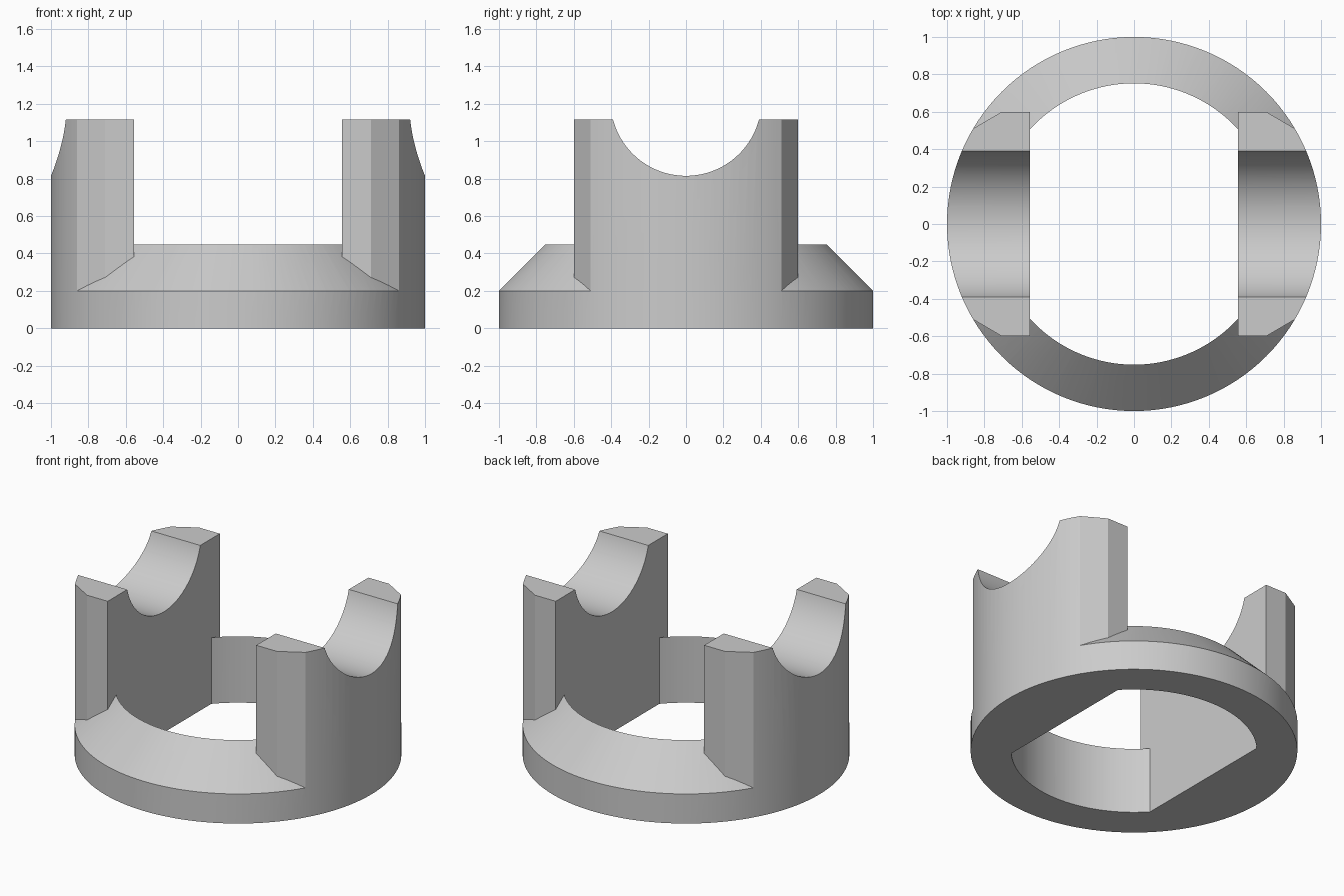
import bpy
import bmesh
from math import pi, cos, sin, acos, radians

if "Cube" in bpy.data.objects:
    bpy.data.objects.remove(bpy.data.objects["Cube"], do_unlink=True)

SEGMENTS = 128
HEIGHT = 1.115
BORE = 0.752       # radius of the central hole
INNER_X = 0.555    # inner wall of each upright

grey = bpy.data.materials.new("plain grey")
grey.use_nodes = True
colour = (0.6, 0.6, 0.6, 1)
grey.diffuse_color = colour
grey.node_tree.nodes["Principled BSDF"].inputs["Base Color"].default_value = colour


def finish(name, bm):
    bmesh.ops.remove_doubles(bm, verts=bm.verts, dist=1e-5)
    bmesh.ops.recalc_face_normals(bm, faces=bm.faces)
    mesh = bpy.data.meshes.new(name)
    bm.to_mesh(mesh)
    bm.free()
    mesh.materials.append(grey)
    obj = bpy.data.objects.new(name, mesh)
    bpy.context.collection.objects.link(obj)
    return obj


def prism(name, outline, z0, z1):
    bm = bmesh.new()
    face = bm.faces.new([bm.verts.new((x, y, z0)) for x, y in outline])
    moved = bmesh.ops.extrude_face_region(bm, geom=[face], use_keep_orig=True)
    top = [g for g in moved["geom"] if isinstance(g, bmesh.types.BMVert)]
    bmesh.ops.translate(bm, verts=top, vec=(0, 0, z1 - z0))
    return finish(name, bm)


def lathe(name, profile):
    bm = bmesh.new()
    verts = [bm.verts.new((r, 0, z)) for r, z in profile]
    edges = [bm.edges.new(pair) for pair in zip(verts, verts[1:])]
    bmesh.ops.spin(bm, geom=verts + edges, cent=(0, 0, 0), axis=(0, 0, 1),
                   angle=2 * pi, steps=SEGMENTS, use_merge=True)
    return finish(name, bm)


def cut(target, cutter):
    mod = target.modifiers.new("cut", "BOOLEAN")
    mod.operation = "DIFFERENCE"
    mod.solver = "EXACT"
    mod.object = cutter
    bpy.context.view_layer.objects.active = target
    bpy.ops.object.modifier_apply(modifier=mod.name)
    bpy.data.objects.remove(cutter, do_unlink=True)


# Solid round blank for the whole holder
holder = lathe("ring_with_uprights", [(0, 0), (1, 0), (1, HEIGHT), (0, HEIGHT)])

# Waste above the bevelled ring, sparing the two uprights
waste = lathe("waste", [(0, 0.45), (0.75, 0.45), (1.15, 0.05), (1.15, 1.4), (0, 1.4)])
for side in (-1, 1):
    half = [(INNER_X, 0.598), (0.71, 0.598), (1.2, 0.311)]
    outline = half + [(x, -y) for x, y in reversed(half)]
    cut(waste, prism("upright", [(side * x, y) for x, y in outline], -0.2, 1.6))
cut(holder, waste)

# Central bore with two flat sides
span = acos(INNER_X / BORE)
bore = []
for start in (span, pi + span):
    for i in range(49):
        a = start + (pi - 2 * span) * i / 48
        bore.append((BORE * cos(a), BORE * sin(a)))
cut(holder, prism("bore", bore, -0.2, 1.6))

# Round cradle notch across both uprights
notch_radius, notch_z = 0.4035, 1.2185
bm = bmesh.new()
bmesh.ops.create_cone(bm, cap_ends=True, segments=SEGMENTS, radius1=notch_radius,
                      radius2=notch_radius, depth=3)
for v in bm.verts:
    v.co = (v.co.z, v.co.y, v.co.x + notch_z)
cut(holder, finish("notch", bm))

bpy.ops.object.select_all(action="DESELECT")
holder.select_set(True)
bpy.context.view_layer.objects.active = holder
bpy.ops.object.shade_smooth_by_angle(angle=radians(25))
